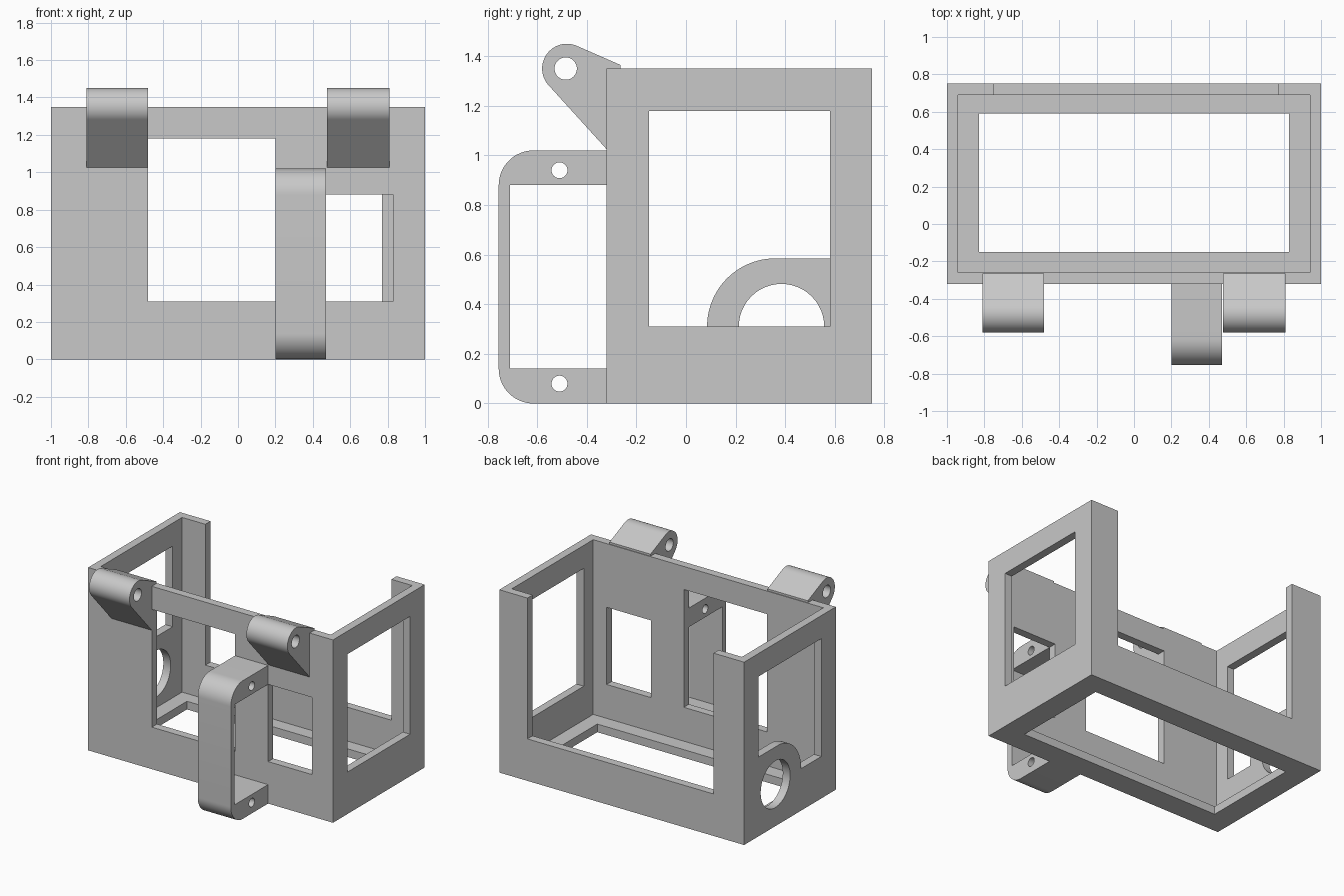
import bpy
import bmesh
from math import cos, sin, radians

default = bpy.data.objects.get("Cube")
if default:
    bpy.data.objects.remove(default, do_unlink=True)

grey = bpy.data.materials.new("plain grey")
grey.use_nodes = True
colour = (0.58, 0.58, 0.58, 1)
grey.diffuse_color = colour
grey.node_tree.nodes["Principled BSDF"].inputs["Base Color"].default_value = colour


def rect(u0, u1, v0, v1):
    return [(u0, v0), (u1, v0), (u1, v1), (u0, v1)]


def arc(u, v, r, start, end, steps=16):
    """Points along an arc, angles in degrees."""
    angles = [radians(start + (end - start) * i / steps) for i in range(steps + 1)]
    return [(u + r * cos(a), v + r * sin(a)) for a in angles]


def circle(u, v, r):
    return arc(u, v, r, 0, 360, 48)[:-1]


def prism(name, axis, points, lo, hi):
    """Extrude a closed profile along an axis; x uses (y, z), y uses (x, z), z uses (x, y)."""
    place = {"x": lambda u, v, w: (w, u, v),
             "y": lambda u, v, w: (u, w, v),
             "z": lambda u, v, w: (u, v, w)}[axis]
    bm = bmesh.new()
    low = [bm.verts.new(place(u, v, lo)) for u, v in points]
    high = [bm.verts.new(place(u, v, hi)) for u, v in points]
    bm.faces.new(low)
    bm.faces.new(high)
    for i in range(len(points)):
        j = (i + 1) % len(points)
        bm.faces.new((low[i], low[j], high[j], high[i]))
    bmesh.ops.recalc_face_normals(bm, faces=bm.faces)
    mesh = bpy.data.meshes.new(name)
    bm.to_mesh(mesh)
    bm.free()
    mesh.materials.append(grey)
    obj = bpy.data.objects.new(name, mesh)
    bpy.context.collection.objects.link(obj)
    return obj


def activate(obj):
    bpy.ops.object.select_all(action="DESELECT")
    obj.select_set(True)
    bpy.context.view_layer.objects.active = obj


def cut(obj, *cutters):
    """Subtract each cutter, then discard it."""
    activate(obj)
    for cutter in cutters:
        cutter.hide_render = True
        mod = obj.modifiers.new("cut", "BOOLEAN")
        mod.operation = "DIFFERENCE"
        mod.solver = "EXACT"
        mod.object = cutter
        bpy.ops.object.modifier_apply(modifier=mod.name)
        bpy.data.objects.remove(cutter, do_unlink=True)


def smooth(obj):
    activate(obj)
    bpy.ops.object.shade_smooth_by_angle(angle=radians(30))


# Open-topped case with an inner cavity
FRONT, BACK, TOP, WALL = -0.32, 0.75, 1.35, 0.06
SILL, HEAD = 0.31, 1.18
case = prism("case", "z", rect(-1, 1, FRONT, BACK), 0, TOP)
cavity = prism("cavity", "z", rect(-0.94, 0.94, FRONT + WALL, BACK - WALL), WALL, 2)

# Floor, front and back openings
floor_opening = prism("floor_opening", "z", rect(-0.83, 0.83, -0.15, 0.59), -0.1, 0.2)
large_window = prism("large_window", "y", rect(-0.48, 0.2, SILL, HEAD), -0.5, -0.2)
small_window = prism("small_window", "y", rect(0.47, 0.83, SILL, 0.88), -0.5, -0.2)
back_opening = prism("back_opening", "y", rect(-0.75, 0.77, SILL, 2), 0.6, 0.9)

# Side windows; the right one leaves a rounded tab around a round hole
left_window = prism("left_window", "x", rect(-0.15, 0.58, SILL, HEAD), 0.8, 1.2)
tab_outline = arc(0.36, SILL, 0.275, 180, 90, 24)
right_profile = [(-0.15, SILL)] + tab_outline + [(0.58, 0.585), (0.58, HEAD), (-0.15, HEAD)]
right_window = prism("right_window", "x", right_profile, -1.2, -0.8)
port_hole = prism("port_hole", "x", circle(0.385, SILL, 0.172), -1.2, -0.8)
cut(case, cavity, floor_opening, large_window, small_window, back_opening,
    left_window, right_window, port_hole)
smooth(case)

# C-shaped bracket on the front
outline = ([(FRONT, 0), (FRONT, 0.14), (-0.71, 0.14), (-0.71, 0.88), (FRONT, 0.88), (FRONT, 1.02)]
           + arc(-0.615, 0.88, 0.14, 90, 180) + arc(-0.615, 0.14, 0.14, 180, 270))
bracket = prism("front_bracket", "x", outline, 0.2, 0.47)
cut(bracket, *[prism("pin_hole", "x", circle(-0.51, z, 0.032), 0, 0.7) for z in (0.08, 0.94)])
smooth(bracket)

# Pair of hinge ears at the top of the front wall
ear_outline = ([(FRONT, 1.025), (FRONT, TOP), (-0.265, TOP), (-0.265, 1.365)]
               + arc(-0.48, TOP, 0.1, 65, 225, 32))
for name, x0, x1 in (("right_hinge_ear", -0.81, -0.48), ("left_hinge_ear", 0.475, 0.81)):
    ear = prism(name, "x", ear_outline, x0, x1)
    cut(ear, prism("hinge_hole", "x", circle(-0.485, TOP, 0.045), x0 - 0.1, x1 + 0.1))
    smooth(ear)
